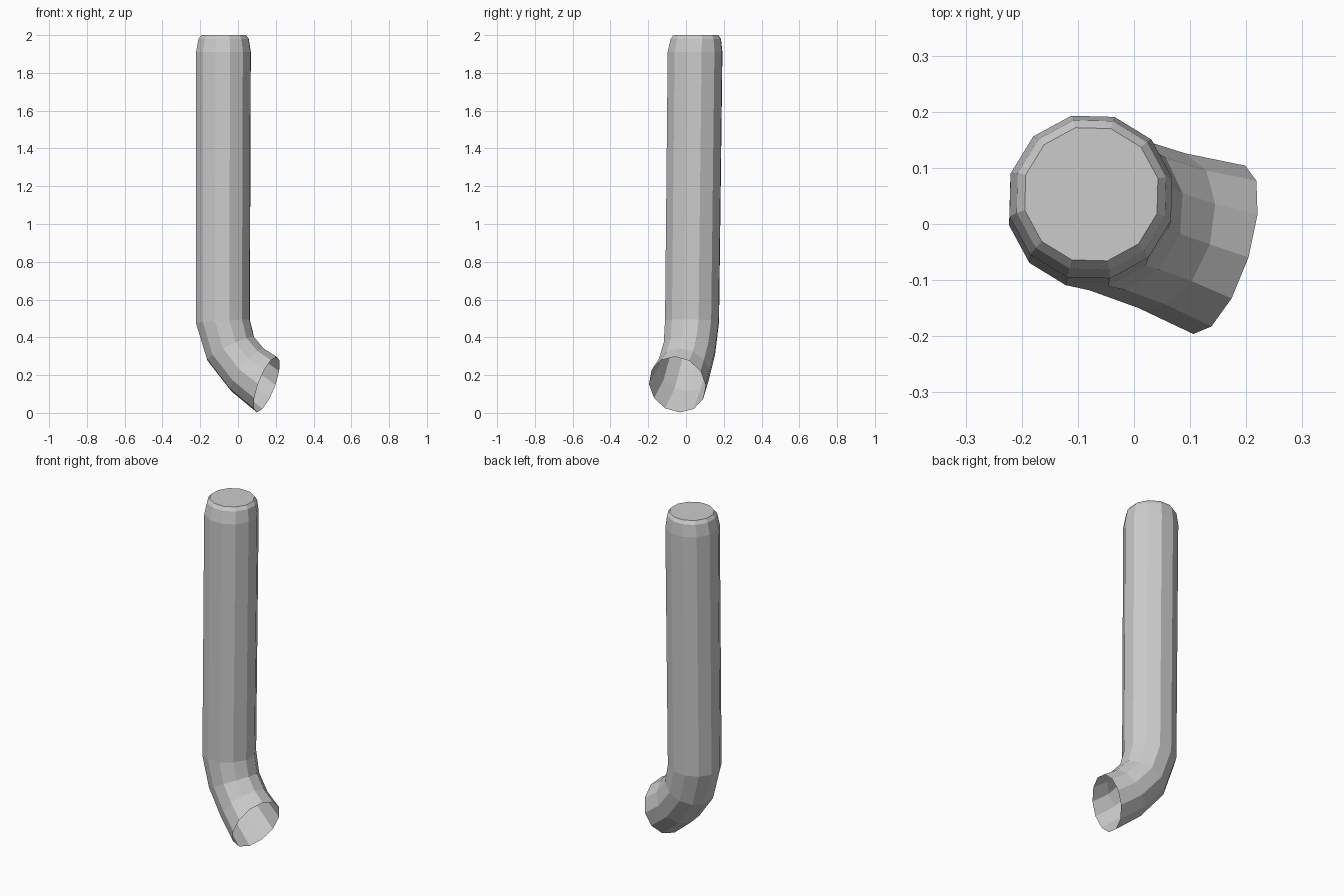
import bpy, bmesh, math
from mathutils import Vector

if "Cube" in bpy.data.objects:
    bpy.data.objects.remove(bpy.data.objects["Cube"])

SIDES = 12
PHASE = math.radians(13.5)
HEADING = math.radians(-17.5)  # compass direction of the spout

# Rings from crown to mouth: centre, radius, tilt of the ring in degrees
rings = [
    ((-0.076, 0.053, 2.00), 0.122, 0),
    ((-0.076, 0.052, 1.98), 0.137, 0),
    ((-0.077, 0.048, 1.91), 0.149, 0),
    ((-0.080, 0.032, 0.485), 0.147, 4),
    ((-0.039, 0.018, 0.340), 0.142, 27),
    ((0.050, -0.012, 0.228), 0.144, 52),
    ((0.152, -0.046, 0.150), 0.157, 70),
]


def add_ring(bm, centre, radius, tilt):
    t = math.radians(tilt)
    back = Vector((-math.sin(t) * math.cos(HEADING),
                   -math.sin(t) * math.sin(HEADING), math.cos(t)))
    rot = Vector((0, 0, 1)).rotation_difference(back)
    verts = []
    for i in range(SIDES):
        a = PHASE + i * math.tau / SIDES
        p = rot @ Vector((radius * math.cos(a), radius * math.sin(a), 0))
        verts.append(bm.verts.new(Vector(centre) + p))
    return verts


# Bent pipe: closed rounded crown, straight shaft, elbow, open mouth
bm = bmesh.new()
loops = [add_ring(bm, *r) for r in rings]
bm.faces.new(loops[0])
for upper, lower in zip(loops, loops[1:]):
    for i in range(SIDES):
        j = (i + 1) % SIDES
        bm.faces.new((upper[i], lower[i], lower[j], upper[j]))

mesh = bpy.data.meshes.new("bent_pipe")
bm.to_mesh(mesh)
bm.free()
pipe = bpy.data.objects.new("bent_pipe", mesh)
bpy.context.collection.objects.link(pipe)
